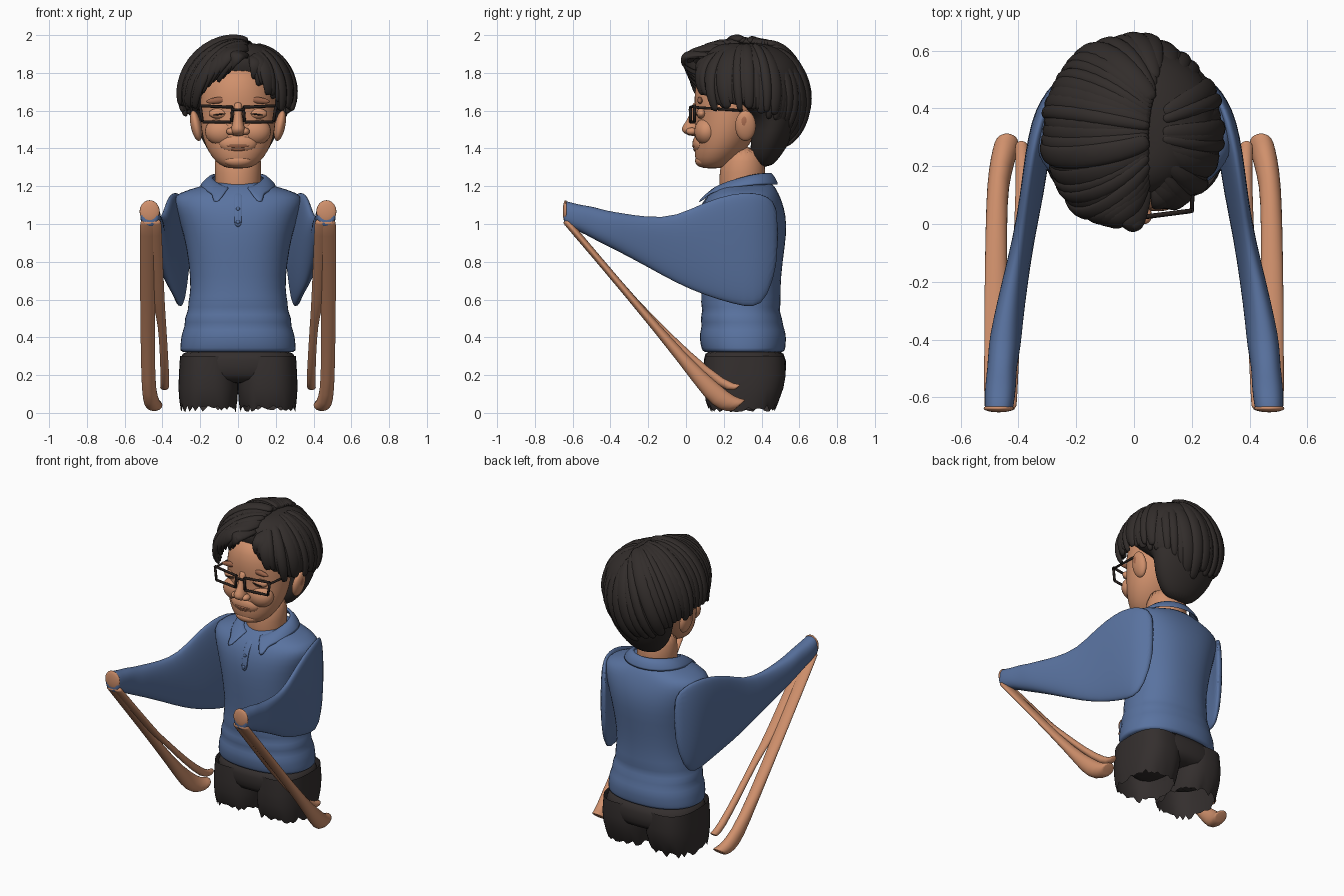
import bpy, bmesh, math, random
from mathutils import Vector, Matrix

random.seed(4)
if "Cube" in bpy.data.objects:
    bpy.data.objects.remove(bpy.data.objects["Cube"])


def material(name, r, g, b):
    m = bpy.data.materials.new(name)
    m.use_nodes = True
    m.diffuse_color = (r, g, b, 1)
    node = next(n for n in m.node_tree.nodes if n.type == 'BSDF_PRINCIPLED')
    node.inputs["Base Color"].default_value = (r, g, b, 1)
    node.inputs["Roughness"].default_value = 0.8
    return m


SKIN = material("skin", .63, .28, .15)
LIP = material("lip brown", .42, .16, .085)
BROW = material("brow brown", .33, .13, .07)
BLUE = material("shirt blue", .1, .17, .35)
HAIR = material("hair black", .032, .026, .024)
PANTS = material("trouser charcoal", .034, .028, .027)
FRAME = material("frame dark", .02, .014, .012)


def finish(name, bm, mat, subdiv=0, thick=0):
    bmesh.ops.recalc_face_normals(bm, faces=bm.faces)
    for f in bm.faces:
        f.smooth = True
    me = bpy.data.meshes.new(name)
    bm.to_mesh(me)
    bm.free()
    me.materials.append(mat)
    ob = bpy.data.objects.new(name, me)
    bpy.context.collection.objects.link(ob)
    if thick:
        ob.modifiers.new("thickness", 'SOLIDIFY').thickness = thick
    if subdiv:
        mod = ob.modifiers.new("smooth", 'SUBSURF')
        mod.levels = mod.render_levels = subdiv
    return ob


def loft(name, tubes, mat, n=24, power=1.0, subdiv=1, caps=True, ragged=0):
    """Skin rings given as (centre, half axis, half axis)."""
    bm = bmesh.new()
    for tube in tubes:
        rows = []
        for i, (c, a, b) in enumerate(tube):
            row = []
            for k in range(n):
                t = 2 * math.pi * k / n
                u, v = math.cos(t), math.sin(t)
                u = math.copysign(abs(u) ** power, u)
                v = math.copysign(abs(v) ** power, v)
                p = Vector(c) + Vector(a) * u + Vector(b) * v
                if i == 0:
                    p.z += random.uniform(0, ragged)
                row.append(bm.verts.new(p))
            rows.append(row)
        for r, q in zip(rows, rows[1:]):
            for k in range(n):
                bm.faces.new((r[k], r[k - 1], q[k - 1], q[k]))
        if caps:
            bm.faces.new(rows[0])
            bm.faces.new(rows[-1])
    return finish(name, bm, mat, subdiv)


def stack(rows, cx=0):
    """Level rings from (z, half width, front y, back y)."""
    return [((cx, (f + k) / 2, z), (w, 0, 0), (0, (k - f) / 2, 0)) for z, w, f, k in rows]


def ball(name, centre, radii, mat, tilt=0):
    bm = bmesh.new()
    m = Matrix.Translation(centre) @ Matrix.Rotation(tilt, 4, 'Y') @ Matrix.Diagonal((*radii, 1))
    bmesh.ops.create_uvsphere(bm, u_segments=24, v_segments=14, radius=1, matrix=m)
    return finish(name, bm, mat)


def rod(p, q, r):
    d = Vector(q) - Vector(p)
    a = d.orthogonal().normalized()
    b = d.normalized().cross(a)
    return [(c, a * r, b * r) for c in (p, q)]


# Shirt body with waist folds and shoulders
loft("shirt_body", [stack([
    (.32, .295, .1, .51), (.325, .31, .085, .525), (.36, .307, .075, .53), (.42, .302, .068, .533),
    (.46, .282, .085, .515), (.5, .287, .072, .512), (.54, .265, .088, .495), (.58, .268, .075, .505),
    (.65, .25, .083, .5), (.8, .262, .07, .512), (.95, .29, .06, .536), (1.05, .325, .068, .53),
    (1.12, .35, .092, .51), (1.165, .33, .125, .49), (1.2, .19, .165, .47),
    (1.23, .12, .2, .44)])], BLUE, power=.88)

# Trousers: hips and two torn legs
loft("trouser_hips", [stack([
    (.15, .28, .13, .5), (.2, .313, .095, .533), (.28, .312, .09, .533), (.35, .295, .1, .515)])],
    PANTS, power=.8)
for side, s in (("left", 1), ("right", -1)):
    loft(side + "_trouser_leg", [stack([
        (.005, .146, .12, .47), (.06, .153, .105, .49), (.13, .158, .095, .515), (.2, .156, .092, .528),
        (.3, .15, .1, .52)], s * .157)], PANTS, n=48, power=.78, subdiv=0, caps=False, ragged=.035)

    # Wide draped sleeve: y, top x z, bottom x z, half thickness
    sleeve = [(-.648, .468, 1.12, .468, 1.0, .046), (-.642, .468, 1.125, .468, .985, .05),
              (-.56, .463, 1.1, .46, .96, .055), (-.5, .46, 1.095, .455, .925, .05),
              (-.42, .455, 1.07, .44, .885, .056), (-.35, .448, 1.06, .43, .85, .052),
              (-.2, .425, 1.035, .4, .77, .043), (-.05, .392, 1.04, .372, .685, .036),
              (.1, .372, 1.12, .335, .62, .035), (.25, .352, 1.165, .315, .575, .038),
              (.36, .325, 1.17, .305, .55, .038), (.43, .298, 1.15, .29, .6, .03),
              (.49, .255, 1.1, .265, .8, .02)]
    loft(side + "_sleeve", [[((s * (tx + bx) / 2, y, (tz + bz) / 2), (w, 0, 0),
                              (s * (tx - bx) / 2, 0, (tz - bz) / 2))
                             for y, tx, tz, bx, bz, w in sleeve]], BLUE, power=.85)
    ball(side + "_wrist_cap", (s * .468, -.638, 1.066), (.053, .014, .06), SKIN)

    # Stretched forearm strands: y, z, x, half width, half depth
    outer = [(-.64, 1.02, .475, .045, .02), (-.63, 1.01, .475, .045, .02), (-.3, .62, .48, .04, .018),
             (0, .265, .477, .038, .03), (.14, .11, .472, .038, .055), (.22, .045, .455, .044, .055),
             (.28, .04, .44, .044, .05), (.285, .04, .44, .04, .04)]
    inner = [(-.64, 1.02, .44, .035, .018), (-.63, 1.01, .44, .035, .018), (-.3, .625, .425, .036, .016),
             (-.23, .55, .415, .03, .017), (-.15, .47, .402, .022, .017), (0, .315, .392, .022, .02),
             (.2, .14, .385, .024, .026), (.27, .135, .39, .024, .026), (.275, .135, .39, .02, .02)]
    loft(side + "_forearm", [[((s * x, y, z), (w, 0, 0), (0, .75 * d, .65 * d))
                              for y, z, x, w, d in strand] for strand in (outer, inner)], SKIN, n=14)

    # Ear, cheek, eye and brow
    ball(side + "_ear", (s * .222, .315, 1.52), (.028, .055, .082), SKIN, s * .2)
    ball(side + "_ear_hollow", (s * .24, .31, 1.53), (.012, .025, .045), LIP, s * .2)
    ball(side + "_cheek", (s * .085, .11, 1.49), (.09, .066, .075), SKIN)
    ball(side + "_eyelid", (s * .1, .082, 1.585), (.055, .026, .028), SKIN)
    ball(side + "_eye_slit", (s * .1, .058, 1.58), (.034, .007, .004), FRAME, s * .12)
    ball(side + "_brow", (s * .105, .074, 1.655), (.065, .014, .017), BROW, s * .12)
    ball(side + "_nostril_wing", (s * .038, .03, 1.49), (.024, .03, .02), SKIN)

# Collar folded around the neck, open at the front
bm = bmesh.new()
rows = []
for k in range(33):
    a = math.radians(-160 + 320 * k / 32)
    f = (1 - math.cos(a)) / 2
    front = math.cos(a) < 0
    ring = []
    for rx, rf, rb, z in ((.128, .15, .125, 1.26 - .07 * f * f), (.145, .175, .14, 1.285 - .09 * f * f),
                          (.208, .268, .185, 1.21 - .085 * f ** 4)):
        ring.append(bm.verts.new((rx * math.sin(a), .31 + (rf if front else rb) * math.cos(a), z)))
    rows.append(ring)
for r, q in zip(rows, rows[1:]):
    for i in range(2):
        bm.faces.new((r[i], r[i + 1], q[i + 1], q[i]))
# Pointed collar tips
for row, s in ((rows[0], -1), (rows[1], -1), (rows[-1], 1), (rows[-2], 1)):
    row[2].co += Vector((s * .035, -.012, -.025))
finish("collar", bm, BLUE, 1, .016)

# Placket and buttons
loft("placket", [[((0, y, z), (.02, 0, 0), (0, .007, 0)) for z, y in
                  ((.98, .064), (1.05, .071), (1.1, .086), (1.14, .112), (1.17, .14))]],
     BLUE, n=12, power=.5)
for z, y in ((1.01, .059), (1.08, .073)):
    ball("shirt_button", (0, y, z), (.01, .006, .01), BLUE)

# Neck and head
loft("neck", [stack([(1.1, .12, .19, .42), (1.2, .122, .175, .42), (1.25, .122, .175, .42),
                     (1.42, .13, .19, .42)])], SKIN)
loft("head", [stack([
    (1.293, .05, .09, .18), (1.31, .095, .062, .23), (1.35, .138, .045, .28), (1.42, .178, .043, .34),
    (1.5, .198, .045, .38), (1.58, .203, .05, .4), (1.66, .203, .04, .42), (1.75, .19, .05, .42),
    (1.85, .14, .1, .42)])], SKIN)
loft("nose", [stack([(1.465, .025, .02, .07), (1.48, .04, -.012, .08), (1.505, .04, -.032, .08),
                     (1.54, .026, .0, .08), (1.6, .02, .027, .08), (1.65, .026, .035, .08)])], SKIN, n=16)
ball("muzzle", (0, .08, 1.425), (.1, .046, .055), SKIN)
ball("chin", (0, .088, 1.335), (.075, .04, .035), SKIN)
ball("upper_lip", (0, .052, 1.413), (.064, .02, .011), LIP)
ball("lower_lip", (0, .056, 1.394), (.046, .018, .009), LIP)

# Glasses: two rectangular rims, bridge and temples
rods = [rod((-.03, .02, 1.605), (.03, .02, 1.605), .007)]
for s in (1, -1):
    rim = [(s * .035, .024, 1.54), (s * .028, .024, 1.618), (s * .2, .046, 1.626), (s * .188, .044, 1.54)]
    rods += [rod(p, q, .008) for p, q in zip(rim, rim[1:] + rim[:1])]
    rods.append(rod((s * .2, .046, 1.618), (s * .213, .3, 1.6), .007))
loft("glasses", rods, FRAME, n=8, subdiv=0)

# Hair mass under the locks
loft("hair_base", [stack([
    (1.3, .07, .38, .45), (1.36, .14, .34, .505), (1.45, .2, .34, .56), (1.55, .225, .36, .59),
    (1.6, .24, .29, .61), (1.65, .268, .21, .62), (1.73, .285, .14, .625), (1.8, .285, .1, .62),
    (1.87, .255, .08, .59), (1.94, .17, .13, .5), (1.96, .08, .2, .4)])], HAIR)

# Locks sweep from the part line down both sides
for side, s, start, reach, push_front in (("left", 1, 20, -.008, .03), ("right", -1, 8, .01, .08)):
    locks = []
    for j in range(34):
        deg = start + (176 - start) * j / 33
        az = math.radians(deg)
        el = -9 + 30 * max(0, 1 - (deg - 20) / 32) - .47 * max(0, deg - 95)
        el = math.radians(el + random.uniform(-5, 5))
        y = -.75 + 1.4 * deg / 180
        x = .2 + .1 * deg / 180
        p = Vector((x + s * .07, y, math.sqrt(max(.1, 1 - x * x - y * y)))).normalized()
        q = Vector((s * math.sin(az) * math.cos(el), -math.cos(az) * math.cos(el), math.sin(el)))
        push = max(0, math.cos(az)) * push_front
        width = random.uniform(.028, .046)
        lift = reach + random.uniform(-.016, .006)
        pts, normals = [], []
        for i in range(9):
            t = i / 8
            d = (p * (1 - t) + q * t).normalized()
            arch = math.sin(math.pi * t)
            c = Vector((d.x * .298, .33 + d.y * .294, 1.66 + d.z * .308))
            c += d * (lift + .016 * arch) + Vector((0, -push * arch, push * .25 * arch))
            pts.append(c)
            normals.append(d)
        tube = []
        for i, c in enumerate(pts):
            t = i / 8
            tan = (pts[min(i + 1, 8)] - pts[max(i - 1, 0)]).normalized()
            wide = tan.cross(normals[i]).normalized()
            w = width * (.35 + .65 * math.sin(math.pi * min(1, t * .8 + .12)))
            tube.append((c, wide * w, normals[i] * (.008 + .014 * math.sin(math.pi * (.15 + .75 * t)))))
        locks.append(tube)
    loft(side + "_hair_locks", locks, HAIR, n=10)
